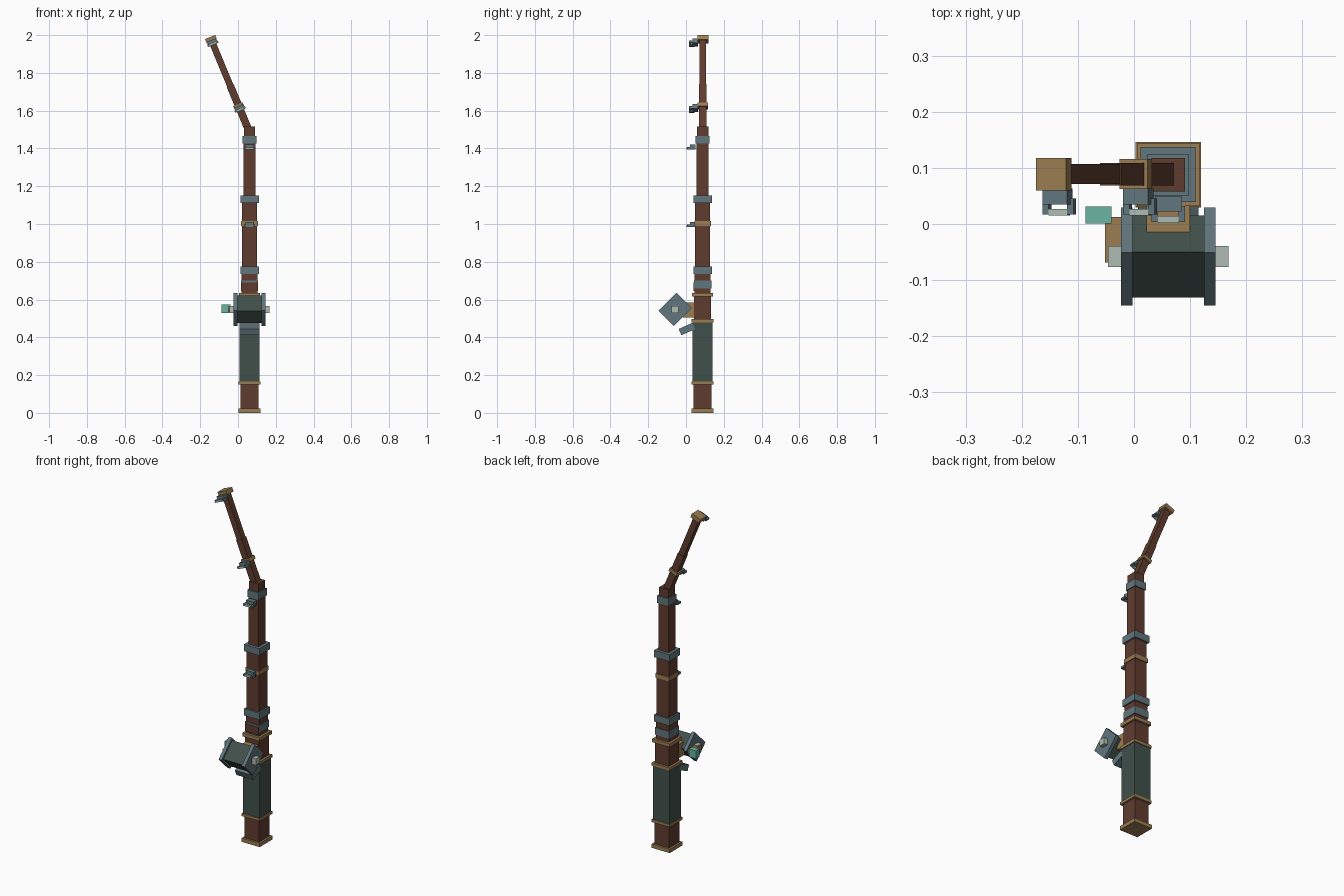
import bpy, bmesh, math
from mathutils import Matrix, Vector

old = bpy.data.objects.get("Cube")
if old:
    bpy.data.objects.remove(old)


def material(name, rgb):
    m = bpy.data.materials.new(name)
    m.use_nodes = True
    m.diffuse_color = (*rgb, 1)
    m.node_tree.nodes["Principled BSDF"].inputs["Base Color"].default_value = (*rgb, 1)
    return m


WOOD = material("brown wood", (.115, .045, .028))
GOLD = material("aged brass", (.33, .205, .085))
STEEL = material("blue steel", (.12, .18, .205))
GREEN = material("dark green wrap", (.052, .08, .068))
TEAL = material("teal knob", (.14, .46, .36))
PALE = material("pale metal", (.43, .51, .45))


def box(name, center, size, mat, frame=Matrix()):
    """Flat shaded box, placed in the given frame."""
    mesh = bpy.data.meshes.new(name)
    bm = bmesh.new()
    bmesh.ops.create_cube(bm, size=1, matrix=Matrix.Translation(center) @ Matrix.Diagonal((*size, 1)))
    bm.to_mesh(mesh)
    bm.free()
    mesh.materials.append(mat)
    ob = bpy.data.objects.new(name, mesh)
    ob.matrix_world = frame
    bpy.context.collection.objects.link(ob)
    return ob


def section(name, z0, z1, half, mat, frame):
    box(name, (0, 0, (z0 + z1) / 2), (2 * half, 2 * half, z1 - z0), mat, frame)


def guide(name, front, z, frame):
    """Line guide: block on the rod, two prongs and a pale front bar."""
    box(name + "_block", (0, front + .034, z + .008), (.048, .028, .026), STEEL, frame)
    for side, x in (("right", -.024), ("left", .024)):
        box(f"{name}_{side}_prong", (x, front + .016, z), (.012, .028, .013), STEEL, frame)
    box(name + "_bar", (0, front + .006, z), (.037, .012, .012), PALE, frame)


# Straight rod, bottom to top
rod = Matrix.Translation((.061, .088, 0))
for name, z0, z1, half, mat in (
    ("butt_wood", .02, .155, .047, WOOD),
    ("grip", .16, .485, .0535, GREEN),
    ("seat_wood", .49, .62, .0455, WOOD),
    ("collar_wood", .62, .755, .042, WOOD),
    ("middle_wood", .755, 1.13, .0395, WOOD),
    ("upper_wood", 1.13, 1.45, .032, WOOD),
    ("top_wood", 1.45, 1.515, .03, WOOD),
    ("butt_cap", 0, .022, .0585, GOLD),
    ("grip_lower_ring", .15, .166, .058, GOLD),
    ("grip_upper_ring", .479, .496, .058, GOLD),
    ("seat_ring", .615, .635, .056, GOLD),
    ("lower_steel_ring", .658, .7, .046, STEEL),
    ("second_steel_ring", .735, .775, .049, STEEL),
    ("middle_brass_ring", .99, 1.015, .044, GOLD),
    ("third_steel_ring", 1.11, 1.15, .049, STEEL),
    ("top_steel_ring", 1.425, 1.467, .037, STEEL),
):
    section(name, z0, z1, half, mat, rod)
box("collar_front_plate", (0, -.044, .668), (.088, .008, .045), WOOD, rod)
guide("middle_guide", -.086, .99, rod)
guide("top_guide", -.086, 1.4, rod)

# Leaning tip
tip = Matrix.Translation((.055, .089, 1.5)) @ Matrix.Rotation(math.radians(-22.5), 4, 'Y')
section("tip_lower_wood", -.015, .253, .02, WOOD, tip)
section("tip_upper_wood", .25, .51, .0175, WOOD, tip)
section("tip_ring", .125, .145, .027, GOLD, tip)
section("tip_cap", .505, .53, .029, GOLD, tip)
guide("tip_middle_guide", -.074, .115, tip)
guide("tip_end_guide", -.074, .492, tip)

# Reel: tilted drum between two square side plates
axis = Vector((.061, -.058, .548))
reel = Matrix.Translation(axis) @ Matrix.Rotation(math.radians(45), 4, 'X')
box("reel_drum", (0, 0, 0), (.132, .114, .092), GREEN, reel)
for side, x in (("right", -.074), ("left", .074)):
    box(f"reel_{side}_plate", (x, 0, 0), (.02, .134, .114), STEEL, reel)
box("reel_mount", (.061, .018, .545), (.078, .07, .08), GOLD)
box("reel_axle", (.061, -.058, .548), (.214, .037, .037), PALE)

# Crank on the right side
box("crank_arm", (-.0365, -.028, .548), (.031, .081, .028), GOLD)
box("crank_knob", (-.0635, .016, .552), (.046, .031, .046), TEAL)

# Slanted rest under the reel
rest = Matrix.Translation((.061, .005, .444)) @ Matrix.Rotation(math.radians(24), 4, 'X')
box("reel_rest", (0, 0, 0), (.108, .08, .036), STEEL, rest)
